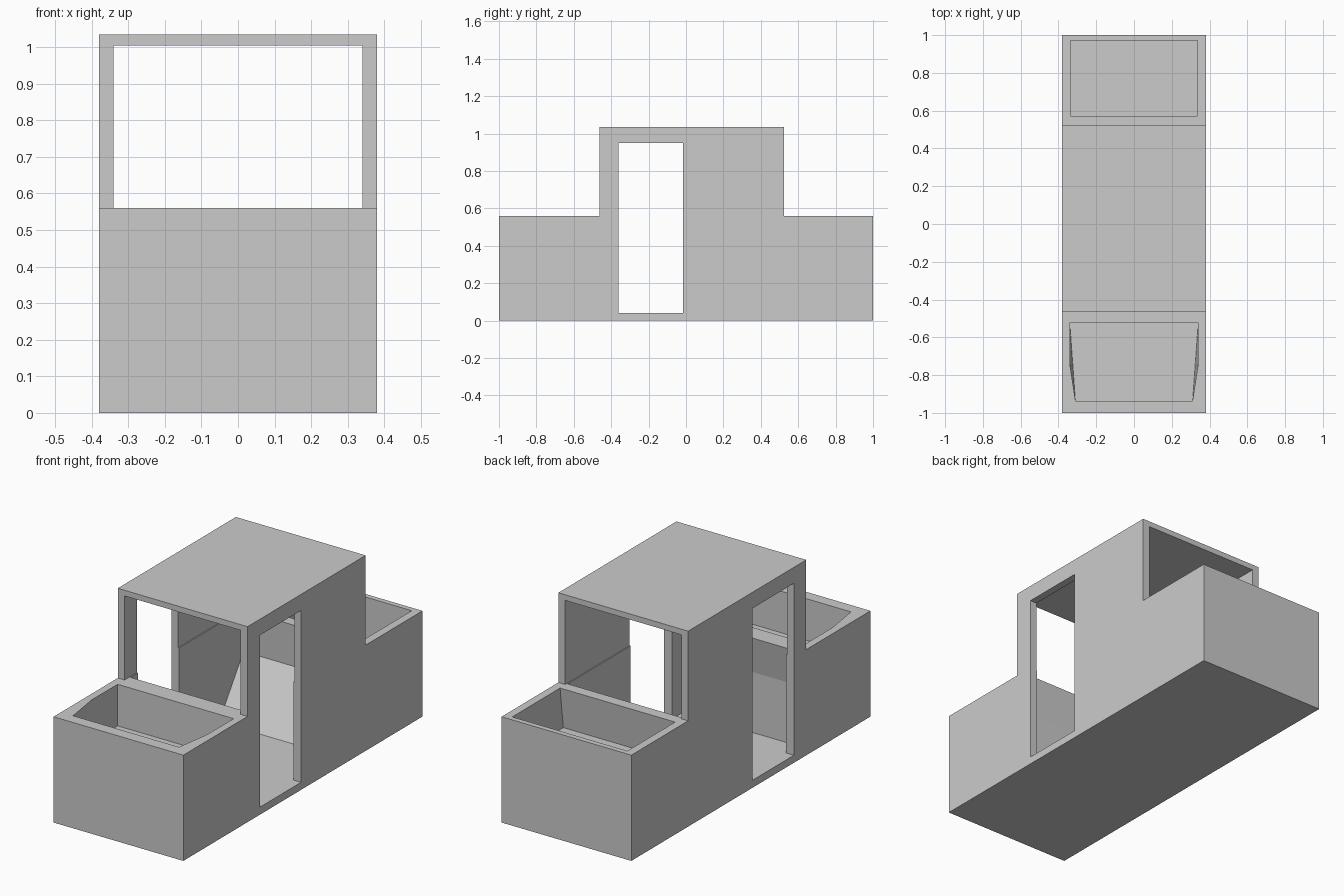
import bpy, bmesh

if "Cube" in bpy.data.objects:
    bpy.data.objects.remove(bpy.data.objects["Cube"])


def finish(name, bm):
    bmesh.ops.recalc_face_normals(bm, faces=bm.faces)
    mesh = bpy.data.meshes.new(name)
    bm.to_mesh(mesh)
    bm.free()
    obj = bpy.data.objects.new(name, mesh)
    bpy.context.collection.objects.link(obj)
    return obj


def prism(name, profile, half):
    """Extrude a (y, z) profile symmetrically across x."""
    bm = bmesh.new()
    face = bm.faces.new([bm.verts.new((-half, y, z)) for y, z in profile])
    ext = bmesh.ops.extrude_face_region(bm, geom=[face])["geom"]
    verts = [v for v in ext if isinstance(v, bmesh.types.BMVert)]
    bmesh.ops.translate(bm, vec=(2 * half, 0, 0), verts=verts)
    return finish(name, bm)


def hull(name, half_points):
    """Convex solid from points mirrored across x."""
    bm = bmesh.new()
    for x, y, z in half_points:
        bm.verts.new((x, y, z))
        bm.verts.new((-x, y, z))
    out = bmesh.ops.convex_hull(bm, input=bm.verts)
    loose = [v for v in bm.verts if not v.link_faces]
    bmesh.ops.delete(bm, geom=loose, context='VERTS')
    bmesh.ops.dissolve_limit(bm, angle_limit=0.01, verts=bm.verts, edges=bm.edges)
    return finish(name, bm)


def rect(y0, y1, z0, z1):
    return [(y0, z0), (y1, z0), (y1, z1), (y0, z1)]


# Outer silhouette: two low ends with a raised cabin
body = prism("body_shell", [(-1, 0), (1, 0), (1, .56), (.525, .56), (.525, 1.035),
                            (-.463, 1.035), (-.463, .56), (-1, .56)], .38)

# Front compartment: rim bows outward above a straight-sided floor
front_rim = [(.34, -.522), (.34, -.74), (.31, -.937)]
front_pit = ([(x, y, z) for x, y in front_rim for z in (.56, .62)]
             + [(.34, -.522, .34), (.31, -.937, .34)])
# Rear compartment: inner wall leans toward the cabin
rear_pit = [(.337, y, z) for y, z in [(.545, .34), (.972, .34), (.972, .60), (.577, .60)]]

cutters = [
    # Cabin interior with sloped rear panel
    prism("cabin_cutter", [(-.458, .04), (.32, .04), (.525, .335), (.51, .6),
                           (-.415, .6), (-.458, .36)], .335),
    # Open front and rear windows
    prism("window_cutter", rect(-.6, .7, .56, 1.005), .34),
    # Doorways through both sides
    prism("door_cutter", rect(-.36, -.015, .04, .95), .5),
    hull("front_pit_cutter", front_pit),
    hull("rear_pit_cutter", rear_pit),
]

bpy.context.view_layer.objects.active = body
for c in cutters:
    c.hide_render = True
    mod = body.modifiers.new(c.name, 'BOOLEAN')
    mod.operation = 'DIFFERENCE'
    mod.solver = 'EXACT'
    mod.object = c
    bpy.ops.object.modifier_apply(modifier=mod.name)
for c in cutters:
    bpy.data.objects.remove(c)
